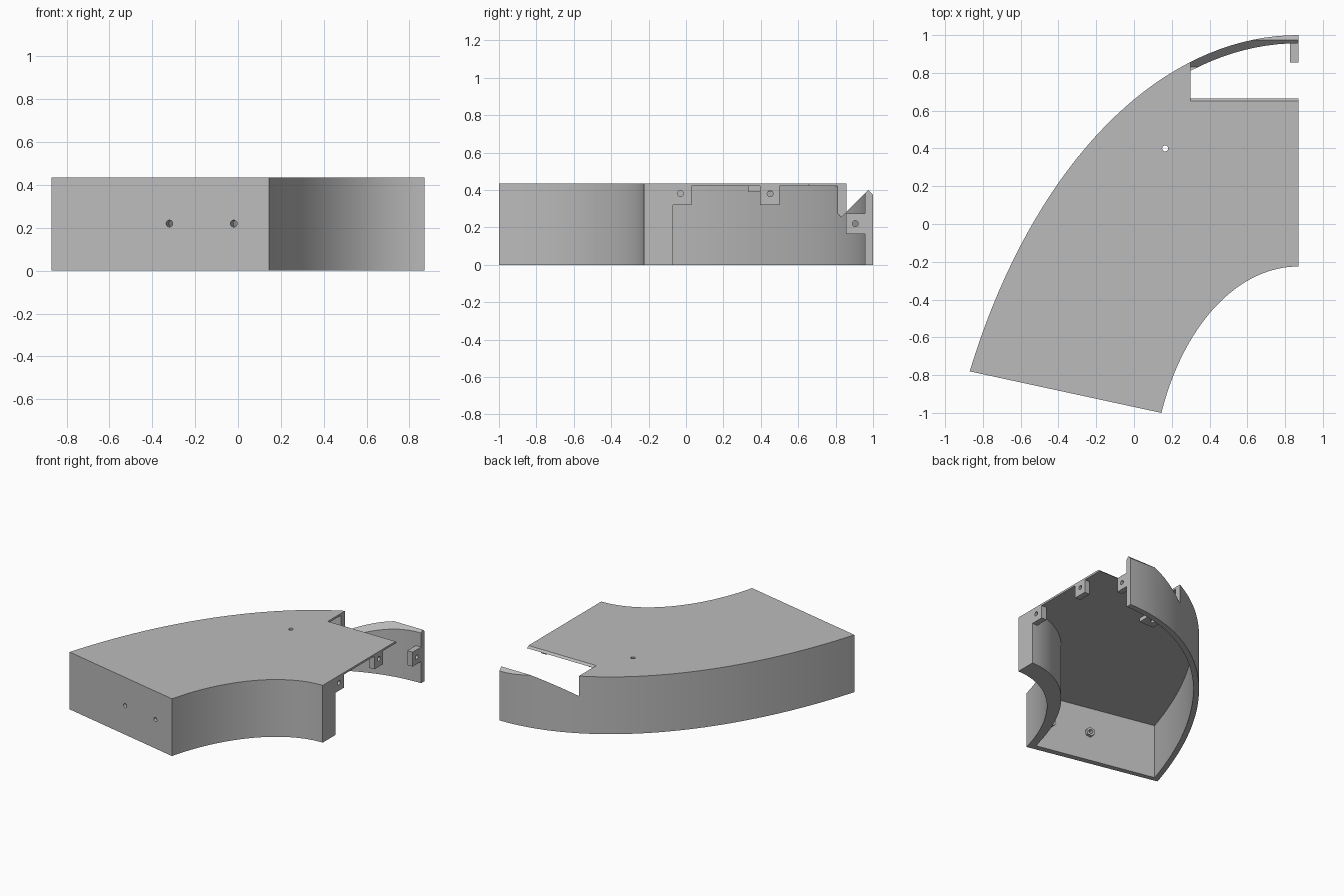
import bpy, bmesh, math
from mathutils import Matrix, Vector

default = bpy.data.objects.get("Cube")
if default:
    bpy.data.objects.remove(default, do_unlink=True)

grey = bpy.data.materials.new("plain grey")
grey.use_nodes = True
COLOR = (0.5, 0.5, 0.5, 1)
grey.diffuse_color = COLOR
grey.node_tree.nodes["Principled BSDF"].inputs["Base Color"].default_value = COLOR

HEIGHT, SIDE, CEILING = 0.435, 0.87, 0.42


def finish(name, bm):
    bmesh.ops.recalc_face_normals(bm, faces=bm.faces)
    mesh = bpy.data.meshes.new(name)
    bm.to_mesh(mesh)
    bm.free()
    mesh.materials.append(grey)
    obj = bpy.data.objects.new(name, mesh)
    bpy.context.collection.objects.link(obj)
    return obj


def prism(name, points, direction):
    """Extrude a flat outline along a direction."""
    bm = bmesh.new()
    face = bm.faces.new([bm.verts.new(p) for p in points])
    grown = bmesh.ops.extrude_face_region(bm, geom=[face])
    verts = [g for g in grown["geom"] if isinstance(g, bmesh.types.BMVert)]
    bmesh.ops.translate(bm, verts=verts, vec=direction)
    return finish(name, bm)


def box(name, low, high):
    x, y, z = low
    outline = [(x, y, z), (high[0], y, z), (high[0], high[1], z), (x, high[1], z)]
    return prism(name, outline, (0, 0, high[2] - z))


def rod(name, center, axis, radius, depth, sides=20):
    bm = bmesh.new()
    turn = Vector((0, 0, 1)).rotation_difference(Vector(axis)).to_matrix().to_4x4()
    bmesh.ops.create_cone(bm, cap_ends=True, segments=sides, radius1=radius,
                          radius2=radius, depth=depth,
                          matrix=Matrix.Translation(center) @ turn)
    return finish(name, bm)


def cut(obj, cutter):
    cutter.hide_render = True
    mod = obj.modifiers.new("cut", 'BOOLEAN')
    mod.operation, mod.solver, mod.object = 'DIFFERENCE', 'EXACT', cutter
    bpy.context.view_layer.objects.active = obj
    bpy.ops.object.modifier_apply(modifier=mod.name)
    bpy.data.objects.remove(cutter, do_unlink=True)


def arc(top, a, b, reach, z, count=36):
    """Elliptical arc from the open side towards the front wall."""
    end = math.asin(reach / a)
    angles = [end * i / count for i in range(count + 1)]
    return [(SIDE - a * math.sin(t), top - b * (1 - math.cos(t)), z) for t in angles]


# Curved shell, hollow below and open at the side
outline = arc(1.0, 1.95, 3.245, 1.74, 0) + arc(-0.225, 0.78, 1.228, 0.725, 0)[::-1]
shell = prism("curved_shell", outline, (0, 0, HEIGHT))
hollow = arc(0.957, 1.91, 3.2, 1.69, -0.1) + arc(-0.07, 0.82, 1.367, 0.765, -0.1)[::-1]
hollow += [(1.0, -0.07, -0.1), (1.0, 0.957, -0.1)]
cut(shell, prism("hollow_cutter", hollow, (0, 0, CEILING + 0.1)))

# Sloped notch through the top plate and the outer wall
notch = [(0.485, 0.6), (0.83, 0.255), (0.975, 0.4), (1.05, 0.325), (1.05, 0.6)]
cut(shell, prism("notch_cutter", [(0.3, y, z) for y, z in notch], (1, 0, 0)))

# Screw holes in the front wall, with collars on its inner face
along = Vector((0.977, -0.212, 0))
inward = Vector((0.212, 0.977, 0))
corner = Vector((-0.87, -0.78, 0.22))
parts = [shell]
for label, x in (("right", -0.32), ("left", -0.02)):
    spot = corner + along * ((x - corner.x) / along.x)
    cut(shell, rod("hole_cutter", spot, inward, 0.016, 0.2))
    collar = rod(label + "_collar", spot + inward * 0.054, inward, 0.035, 0.025, 6)
    cut(collar, rod("hole_cutter", spot, inward, 0.016, 0.2))
    parts.append(collar)

# Square pad with a hole under the top plate
pad = box("ceiling_pad", (0.105, 0.335, 0.39), (0.23, 0.46, CEILING))
for part in (shell, pad):
    cut(part, rod("hole_cutter", (0.165, 0.4, 0.4), (0, 0, 1), 0.016, 0.2))
parts.append(pad)

# Drilled mounting tabs along the open side: name, y range, z range, hole
tabs = [("inner_tab", -0.075, 0.03, 0.32, CEILING, -0.03, 0.38),
        ("middle_tab", 0.395, 0.5, 0.32, CEILING, 0.45, 0.38),
        ("outer_tab", 0.855, 0.965, 0.165, 0.275, 0.905, 0.22)]
for name, y0, y1, z0, z1, hole_y, hole_z in tabs:
    tab = box(name, (0.825, y0, z0), (SIDE, y1, z1))
    cut(tab, rod("hole_cutter", (0.85, hole_y, hole_z), (1, 0, 0), 0.016, 0.2))
    parts.append(tab)

# Smooth the curves and keep the edges crisp
bpy.ops.object.select_all(action='DESELECT')
for part in parts:
    part.select_set(True)
bpy.context.view_layer.objects.active = shell
bpy.ops.object.shade_smooth_by_angle(angle=math.radians(25))
